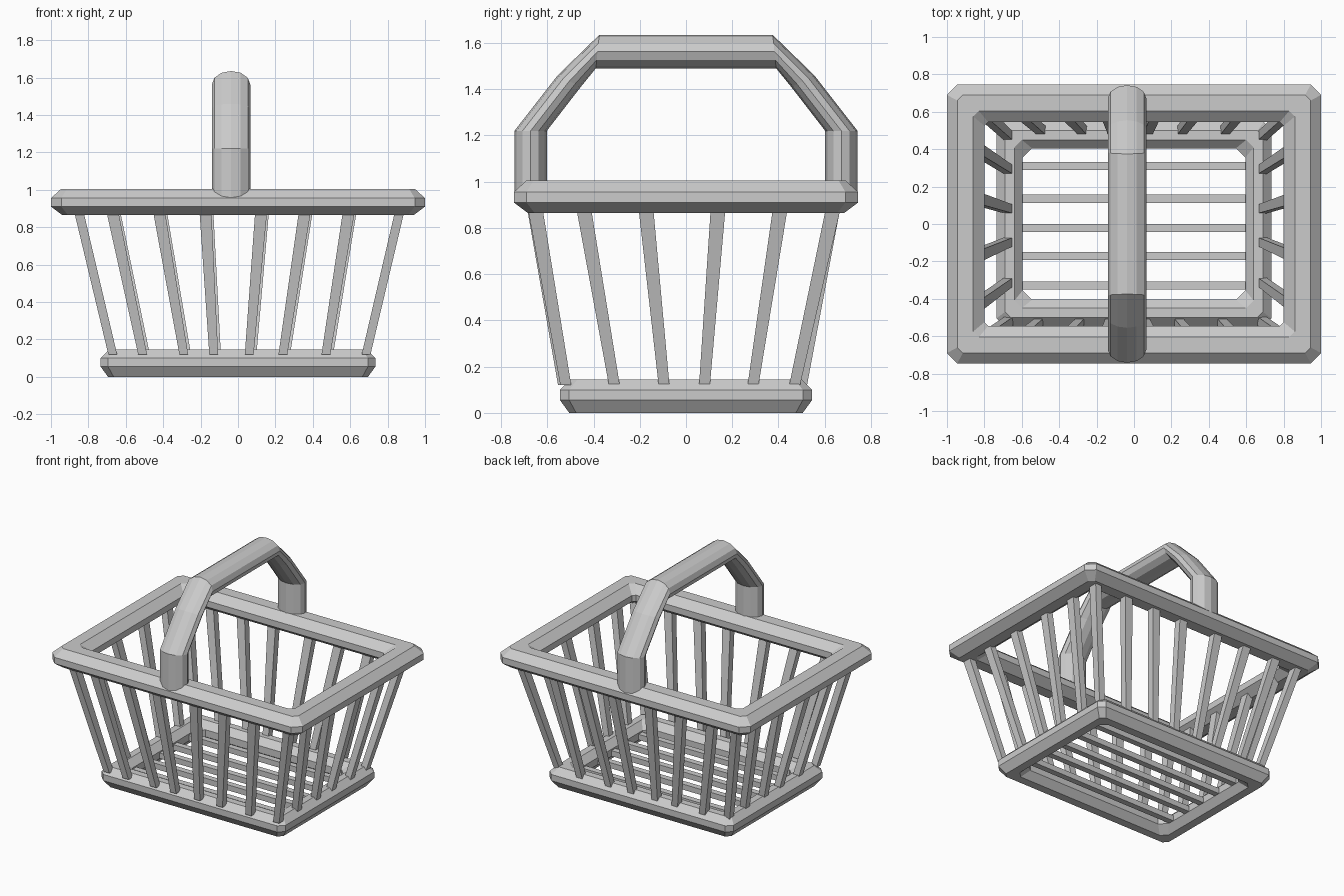
import bpy, bmesh, math
from mathutils import Vector

if "Cube" in bpy.data.objects:
    bpy.data.objects.remove(bpy.data.objects["Cube"])


def finish(name, bm):
    bmesh.ops.recalc_face_normals(bm, faces=bm.faces)
    me = bpy.data.meshes.new(name)
    bm.to_mesh(me)
    bm.free()
    ob = bpy.data.objects.new(name, me)
    bpy.context.collection.objects.link(ob)
    return ob


def skin(bm, loops, closed):
    """Join equal-length vertex loops with quads."""
    rows = [[bm.verts.new(p) for p in lp] for lp in loops]
    n = len(rows[0])
    for i in range(len(rows) if closed else len(rows) - 1):
        a, b = rows[i], rows[(i + 1) % len(rows)]
        for j in range(n):
            k = (j + 1) % n
            bm.faces.new((a[j], a[k], b[k], b[j]))
    if not closed:
        bm.faces.new(rows[0])
        bm.faces.new(rows[-1])


def rim(name, hx, hy, section):
    """Rectangular ring; section rows are (inset, z, corner chamfer)."""
    loops = []
    for inset, z, c in section:
        x, y = hx - inset, hy - inset
        loops.append([(x, y - c, z), (x - c, y, z), (c - x, y, z), (-x, y - c, z),
                      (-x, c - y, z), (c - x, -y, z), (x - c, -y, z), (x, c - y, z)])
    bm = bmesh.new()
    skin(bm, loops, True)
    return finish(name, bm)


def bar(name, p, q, wp, wq):
    """Tapered square bar with horizontal ends; w = (x size, y size)."""
    bm = bmesh.new()
    loops = []
    for (x, y, z), (w, d) in ((p, wp), (q, wq)):
        loops.append([(x + sx * w / 2, y + sy * d / 2, z)
                      for sx, sy in ((-1, -1), (1, -1), (1, 1), (-1, 1))])
    skin(bm, loops, False)
    return finish(name, bm)


# Rims
rim("top_rim", 1.0, 0.745, [
    (0, 0.91, 0.055), (0, 0.955, 0.055), (0.055, 1.005, 0.03), (0.14, 1.005, 0.03),
    (0.2, 0.955, 0.02), (0.2, 0.91, 0.02), (0.14, 0.865, 0.03), (0.06, 0.865, 0.03)])
rim("bottom_rim", 0.735, 0.545, [
    (0, 0.055, 0.04), (0, 0.1, 0.04), (0.045, 0.145, 0.03), (0.095, 0.145, 0.04),
    (0.14, 0.1, 0.05), (0.14, 0.05, 0.05), (0.1, 0.0, 0.04), (0.04, 0.0, 0.03)])

# Wall staves
ZB, ZT = 0.12, 0.9
BOT, TOP = (0.047, 0.047), (0.064, 0.05)
long_x = [(-0.51, -0.675), (-0.29, -0.425), (-0.13, -0.175),
          (0.06, 0.125), (0.24, 0.36), (0.47, 0.595)]
for i, (b, t) in enumerate(long_x):
    bar(f"front_stave_{i}", (b, -0.53, ZB), (t, -0.665, ZT), BOT, TOP)
    bar(f"back_stave_{i}", (b + 0.015, 0.5, ZB), (t + 0.01, 0.645, ZT), BOT, TOP)
side_y = [(-0.52, -0.655), (-0.31, -0.445), (-0.095, -0.175),
          (0.08, 0.14), (0.29, 0.41), (0.47, 0.64)]
for i, (b, t) in enumerate(side_y):
    bar(f"left_stave_{i}", (-0.67, b, ZB), (-0.855, t, ZT), BOT, TOP[::-1])
    bar(f"right_stave_{i}", (0.685, b, ZB), (0.868, t, ZT), BOT, TOP[::-1])

# Floor slats
for i, y in enumerate((0.31, 0.135, -0.022, -0.17, -0.33)):
    bar(f"floor_slat_{i}", (0, y, 0.05), (0, y, 0.09), (1.24, 0.043), (1.24, 0.043))

# Handle: (outer y, outer z, inner y, inner z) along one half, mirrored
half = [(0.742, 0.93, 0.602, 0.93), (0.742, 1.22, 0.602, 1.22),
        (0.555, 1.46, 0.455, 1.41), (0.375, 1.635, 0.39, 1.49)]
path = half + [(-a, b, -c, d) for a, b, c, d in reversed(half)]
loops = []
for oy, oz, iy, iz in path:
    o, n = Vector((0, oy, oz)), Vector((0, iy, iz))
    mid, r = (o + n) / 2, (o - n) / 2
    loops.append([mid + r * math.cos(a) + Vector((-0.037 + 0.103 * math.sin(a), 0, 0))
                  for a in [k * math.tau / 12 for k in range(12)]])
bm = bmesh.new()
skin(bm, loops, False)
finish("handle", bm)
